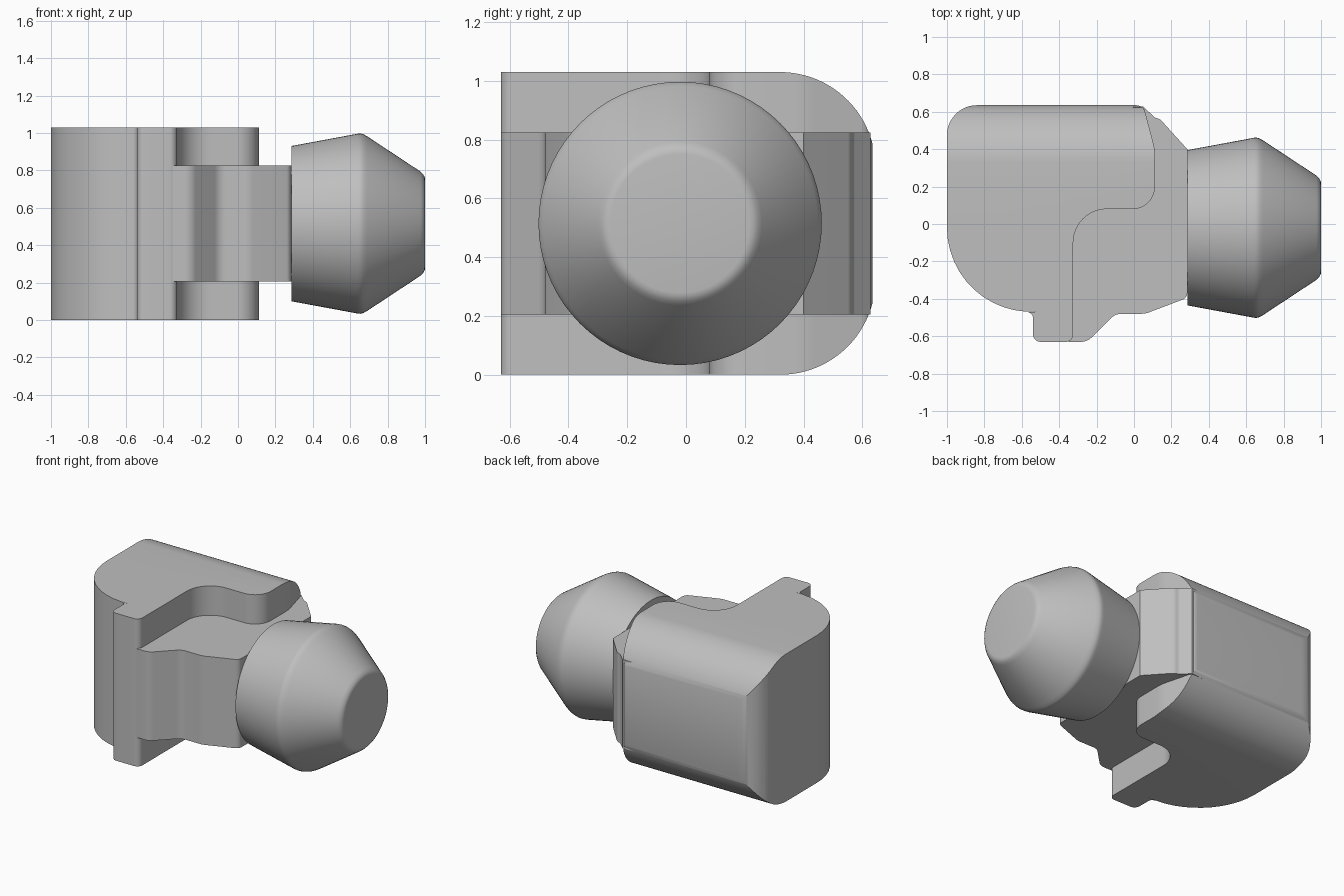
import bpy
import bmesh
import math
from mathutils import Vector, Matrix

cube = bpy.data.objects.get("Cube")
if cube:
    bpy.data.objects.remove(cube, do_unlink=True)

grey = bpy.data.materials.new("plain grey")
grey.use_nodes = True
colour = (0.52, 0.52, 0.52, 1)
grey.diffuse_color = colour
grey.node_tree.nodes["Principled BSDF"].inputs["Base Color"].default_value = colour


def fillet(corners, steps=12):
    """Closed outline whose corners (x, y, radius) are rounded by arcs."""
    out = []
    for i, (x, y, r) in enumerate(corners):
        p = Vector((x, y))
        a = (Vector(corners[i - 1][:2]) - p).normalized()
        b = (Vector(corners[(i + 1) % len(corners)][:2]) - p).normalized()
        if r == 0:
            out.append(p)
            continue
        half = a.angle(b) / 2
        centre = p + (a + b).normalized() * r / math.sin(half)
        start = p + a * r / math.tan(half) - centre
        end = p + b * r / math.tan(half) - centre
        sweep = math.atan2(start.x * end.y - start.y * end.x, start.dot(end))
        for k in range(steps + 1):
            t = sweep * k / steps
            c, s = math.cos(t), math.sin(t)
            out.append(centre + Vector((start.x * c - start.y * s, start.x * s + start.y * c)))
    return out


def make_object(name, bm):
    bmesh.ops.remove_doubles(bm, verts=bm.verts, dist=0.0001)
    bmesh.ops.recalc_face_normals(bm, faces=bm.faces)
    mesh = bpy.data.meshes.new(name)
    bm.to_mesh(mesh)
    bm.free()
    mesh.materials.append(grey)
    obj = bpy.data.objects.new(name, mesh)
    bpy.context.collection.objects.link(obj)
    return obj


def prism(name, outline, place, low, high):
    """Extrude an outline; place(u, v, w) maps it into space."""
    bm = bmesh.new()
    face = bm.faces.new([bm.verts.new(place(p.x, p.y, low)) for p in outline])
    top = bmesh.ops.extrude_face_region(bm, geom=[face])["geom"]
    shift = place(0, 0, high) - place(0, 0, low)
    bmesh.ops.translate(bm, vec=shift, verts=[v for v in top if isinstance(v, bmesh.types.BMVert)])
    return make_object(name, bm)


def smooth(obj):
    bpy.ops.object.select_all(action="DESELECT")
    obj.select_set(True)
    bpy.context.view_layer.objects.active = obj
    bpy.ops.object.shade_smooth_by_angle(angle=math.radians(28))


def upright(u, v, w):
    return Vector((u, v, w))


def sideways(u, v, w):
    return Vector((w, u, v))


HEIGHT = 1.03

# Clamp body: plan outline with a hooked front and an S-shaped inner edge
body = prism("clamp_body", fillet([
    (-1, 0.635, 0.16), (0.05, 0.635, 0.05), (0.112, 0.40, 0.3),
    (0.112, 0.08, 0.12), (-0.325, 0.08, 0.18), (-0.325, -0.63, 0.04),
    (-0.54, -0.63, 0.04), (-0.54, -0.47, 0.03), (-1, -0.505, 0.45)]), upright, 0, HEIGHT)

# Side silhouette that rounds the upper and lower back edges
R = 0.325
side = [Vector((-1, 0))]
top_arc = [Vector((0.32 + R * math.sin(t), HEIGHT - R + R * math.cos(t)))
           for t in (math.radians(76) * k / 20 for k in range(21))]
side += [Vector((p.x, HEIGHT - p.y)) for p in top_arc] + top_arc[::-1] + [Vector((-1, HEIGHT))]
# Overshoot both flat ends so that only the rounded back is trimmed
for p in side:
    if p.x < 0.321:
        p.y += 0.0005 if p.y > 0.5 else -0.0005
cutter = prism("back_rounding_cutter", side, sideways, -1.2, 0.5)
cutter.hide_render = True
trim = body.modifiers.new("round back", "BOOLEAN")
trim.operation = "INTERSECT"
trim.solver = "EXACT"
trim.object = cutter
bpy.context.view_layer.objects.active = body
bpy.ops.object.modifier_apply(modifier=trim.name)
bpy.data.objects.remove(cutter, do_unlink=True)
smooth(body)

# Tongue held between the two jaws
tongue = prism("tongue", fillet([
    (-0.35, -0.63, 0), (-0.25, -0.63, 0.08), (-0.10, -0.48, 0.08),
    (0.06, -0.48, 0.12), (0.285, -0.395, 0.04), (0.285, 0.40, 0),
    (0.14, 0.56, 0.05), (0.11, 0.57, 0.03), (0.05, 0.628, 0), (-0.35, 0.60, 0)],
    steps=8), upright, 0.205, 0.825)
smooth(tongue)

# Tapered round knob, turned about the x axis
profile = [(0.285, 0), (0.285, 0.415), (0.62, 0.477), (0.64, 0.481), (0.655, 0.482),
           (0.67, 0.478), (0.69, 0.467), (0.975, 0.279), (0.99, 0.264), (0.998, 0.25),
           (1.0, 0.236), (1.0, 0)]
bm = bmesh.new()
verts = [bm.verts.new((x, r, 0)) for x, r in profile]
edges = [bm.edges.new(pair) for pair in zip(verts, verts[1:])]
bmesh.ops.spin(bm, geom=verts + edges, cent=(0, 0, 0), axis=(1, 0, 0),
               angle=math.tau, steps=72, use_merge=True)
bmesh.ops.transform(bm, matrix=Matrix.Translation((0, -0.02, 0.515)), verts=bm.verts)
smooth(make_object("knob", bm))
